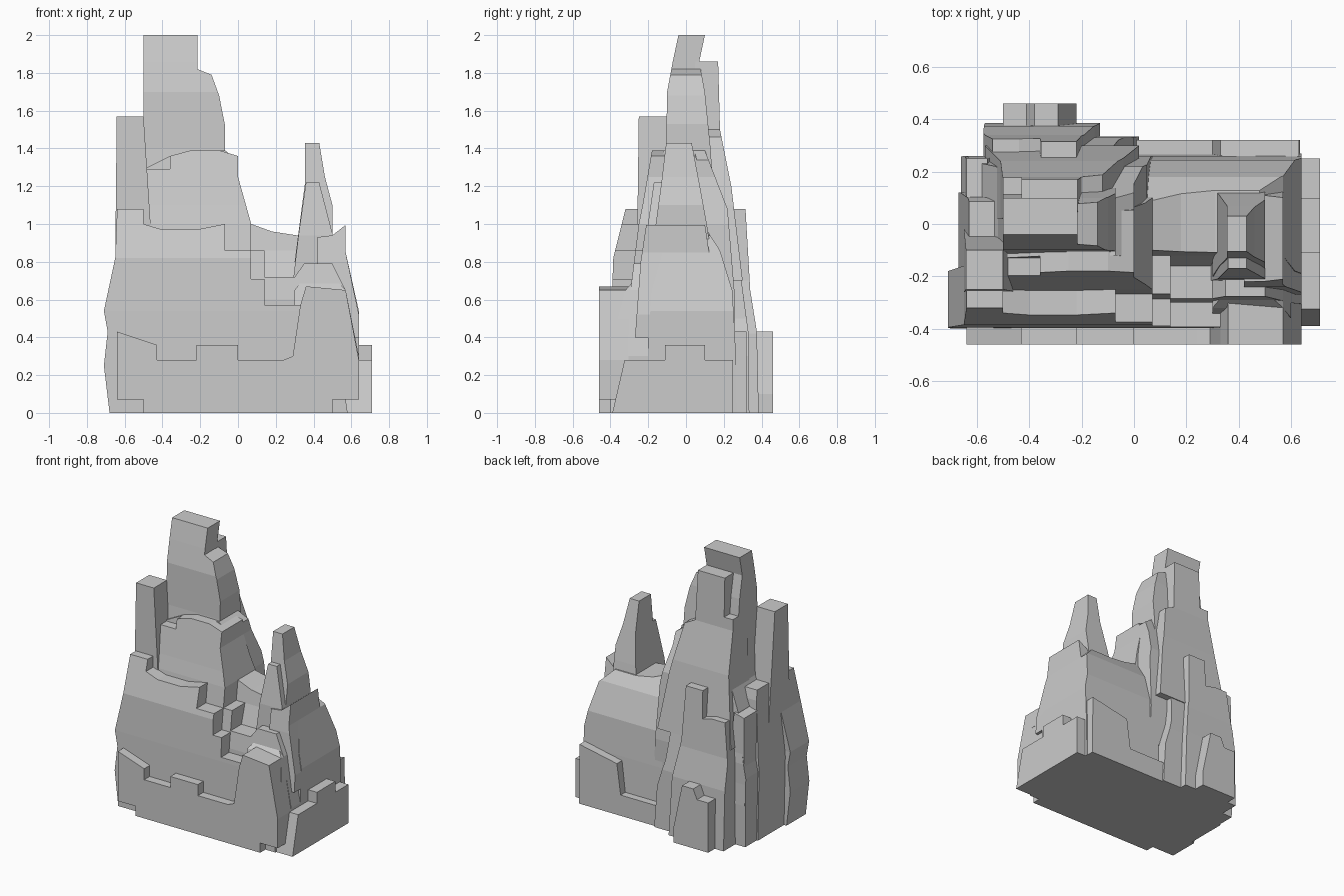
import bpy, bmesh

parts = []


def at(keys, z, i):
    """Interpolate column i of the (z, front, back) keys at height z."""
    if z <= keys[0][0]:
        return keys[0][i]
    for a, b in zip(keys, keys[1:]):
        if z <= b[0]:
            t = (z - a[0]) / (b[0] - a[0])
            return a[i] + t * (b[i] - a[i])
    return keys[-1][i]


def slab(name, profile, keys):
    """Front outline (x, z) given a depth that varies with height."""
    bm = bmesh.new()
    f = [bm.verts.new((x, 0, z)) for x, z in profile]
    b = [bm.verts.new((x, 1, z)) for x, z in profile]
    n = len(f)
    bm.faces.new(f)
    bm.faces.new(b[::-1])
    for i in range(n):
        j = (i + 1) % n
        bm.faces.new((f[i], b[i], b[j], f[j]))
    for k in keys:
        bmesh.ops.bisect_plane(bm, geom=bm.verts[:] + bm.edges[:] + bm.faces[:],
                               dist=1e-5, plane_co=(0, 0, k[0]), plane_no=(0, 0, 1))
    for v in bm.verts:
        v.co.y = at(keys, v.co.z, 1 if v.co.y < .5 else 2)
    bmesh.ops.triangulate(bm, faces=[q for q in bm.faces if len(q.verts) > 4])
    bmesh.ops.recalc_face_normals(bm, faces=bm.faces[:])
    me = bpy.data.meshes.new(name)
    bm.to_mesh(me)
    bm.free()
    ob = bpy.data.objects.new(name, me)
    bpy.context.scene.collection.objects.link(ob)
    parts.append(ob)


# Main bodies, left and right of the saddle
slab("left_body", [(-.65, 0), (-.66, .5), (-.58, .95), (-.52, 1.1), (-.5, 1.29), (-.36, 1.36),
                   (-.07, 1.39), (0, 1.34), (0, 1.25), (.05, 1), (.07, .5), (.07, 0)],
     [(0, -.2, .25), (.6, -.2, .26), (1.08, -.15, .22), (1.39, -.12, .1)])
slab("right_body", [(0, 0), (.02, 1), (.07, 1), (.18, .96), (.31, .94), (.48, .94), (.57, .85),
                    (.64, .54), (.64, 0)],
     [(0, -.2, .27), (.4, -.2, .26), (.65, -.18, .245), (.86, -.12, .18), (1, -.1, .09)])

# Front skirt with the raised corner block
slab("front_skirt", [(-.64, .07), (-.5, .07), (-.5, 0), (.5, 0), (.5, .07), (.64, .07), (.64, .28),
                     (.57, .65), (.36, .67), (.33, .57), (.29, .3), (.24, .28), (0, .28), (0, .36),
                     (-.22, .36), (-.22, .28), (-.43, .28), (-.43, .36), (-.64, .43)],
     [(0, -.46, -.17), (.67, -.46, -.17)])

# Two stepped terraces of the front face
slab("lower_terrace", [(-.68, 0), (-.71, .25), (-.69, .43), (-.71, .54), (-.65, .82), (-.64, 1.08),
                       (-.5, 1.08), (-.5, 1), (-.4, .97), (-.22, .97), (-.07, 1), (-.07, .86),
                       (.07, .86), (.07, .71), (.14, .71), (.14, .57), (.5, .57), (.58, 0)],
     [(0, -.4, -.18), (.54, -.395, -.18), (.82, -.385, -.16), (1.08, -.32, -.13)])
slab("upper_terrace", [(-.66, 0), (-.67, .5), (-.63, 1.07), (-.5, 1.07), (-.5, 1.29), (-.36, 1.29),
                       (-.36, 1.36), (-.25, 1.39), (-.1, 1.39), (0, 1.36), (0, 1.25), (.07, 1),
                       (.07, .86), (.14, .86), (.14, .72), (.3, .72), (.35, .79), (.5, .79),
                       (.57, .65), (.64, .3), (.64, 0)],
     [(0, -.31, .12), (.6, -.3, .12), (1, -.25, .1), (1.1, -.23, .08), (1.39, -.18, .05)])

# Tall summit, the column behind it and the left pillar
slab("summit", [(-.5, 1.1), (-.5, 2), (-.215, 2), (-.215, 1.82), (-.14, 1.79), (-.1, 1.68),
                (-.07, 1.53), (-.07, 1.1)],
     [(1.1, -.13, .15), (1.4, -.105, .13), (1.7, -.1, .1), (1.86, -.07, .07), (2, -.04, .1)])
slab("summit_column", [(-.57, .7), (-.51, 1.2), (-.5, 1.58), (-.43, 1.58), (-.43, 1.86), (-.215, 1.86),
                       (-.2, 1.5), (-.12, 1.46), (-.04, 1.1), (.02, .7)],
     [(.7, .02, .3), (.95, .02, .27), (1.2, .02, .24), (1.5, .02, .18), (1.86, .05, .17)])
slab("left_pillar", [(-.65, .8), (-.642, 1.57), (-.5, 1.57), (-.45, .8)],
     [(.8, -.26, -.02), (1.57, -.25, -.1)])
slab("left_fin", [(-.65, .3), (-.64, .93), (-.56, .95), (-.5, .3)],
     [(.3, 0, .26), (.93, .08, .25)])

# Small spire on the right with its front spur and shoulder
slab("small_spire", [(.3, .8), (.355, 1.22), (.355, 1.43), (.43, 1.43), (.46, 1.25), (.5, 1.1), (.5, .8)],
     [(.8, -.2, .14), (1, -.16, .11), (1.22, -.13, .07), (1.43, -.105, .03)])
slab("spire_spur", [(.28, .6), (.32, .94), (.36, 1.22), (.43, 1.22), (.5, .95), (.5, .6)],
     [(.6, -.22, .03), (.94, -.21, .03), (1.22, -.17, .03)])
slab("right_shoulder", [(.42, .4), (.42, .93), (.5, .94), (.57, .995), (.57, .85), (.64, .52), (.64, .4)],
     [(.4, -.27, .16), (.8, -.24, .13), (1, -.21, .1)])
slab("right_ledge_block", [(.3, .5), (.3, .65), (.36, .73), (.5, .72), (.57, .65), (.6, .5)],
     [(.5, -.36, -.1), (.65, -.32, -.1), (.73, -.25, -.1)])

# Back buttresses
slab("back_buttress", [(-.57, 0), (-.575, .6), (-.54, .9), (-.44, .9), (-.36, .88), (-.355, 1.08),
                       (-.22, 1.08), (-.2, .7), (-.15, .42), (-.13, 0)],
     [(0, .1, .385), (.43, .1, .375), (.65, .1, .34), (1.08, .1, .315)])
slab("back_flank", [(-.2, 0), (-.2, .8), (-.09, .78), (-.06, .5), (0, .3), (.02, 0)],
     [(0, .1, .335), (.43, .1, .33), (.8, .1, .28)])
slab("back_foot", [(-.5, 0), (-.5, .36), (-.41, .36), (-.38, .43), (-.29, .43), (-.22, .1), (-.22, 0)],
     [(0, .2, .46), (.43, .2, .46)])
slab("back_right_skirt", [(-.05, 0), (-.05, .15), (.3, .15), (.33, .37), (.63, .43), (.635, 0)],
     [(0, .1, .32), (.43, .1, .32)])

# Right-hand footing
slab("right_foot", [(.55, 0), (.55, .28), (.71, .28), (.71, 0)], [(0, -.39, .25), (.28, -.325, .25)])
slab("right_foot_step", [(.55, .05), (.55, .36), (.71, .36), (.71, .05)], [(.05, -.11, .1), (.36, -.11, .1)])

# Fuse everything into one rock shell
rock = parts[0]
others = bpy.data.collections.new("pieces")
for ob in parts[1:]:
    others.objects.link(ob)
mod = rock.modifiers.new("fuse", "BOOLEAN")
mod.operation = "UNION"
mod.solver = "EXACT"
mod.operand_type = "COLLECTION"
mod.collection = others
dg = bpy.context.evaluated_depsgraph_get()
rock_mesh = bpy.data.meshes.new_from_object(rock.evaluated_get(dg))
for ob in parts:
    bpy.data.objects.remove(ob)
bpy.data.collections.remove(others)
rock = bpy.data.objects.new("rock_spires", rock_mesh)
bpy.context.scene.collection.objects.link(rock)
